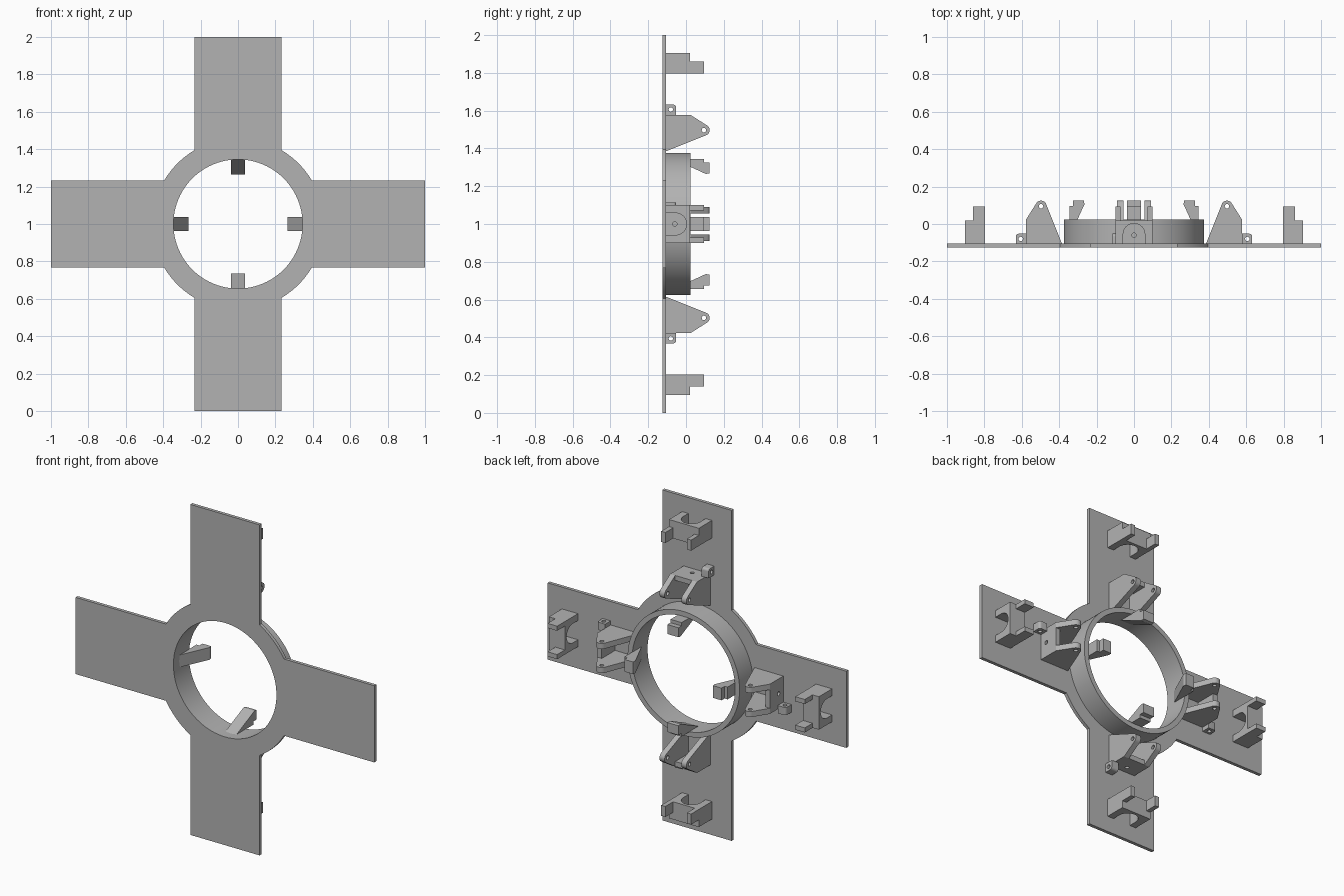
import bpy, bmesh, math
from mathutils import Matrix

cube = bpy.data.objects.get("Cube")
if cube:
    bpy.data.objects.remove(cube, do_unlink=True)

grey = bpy.data.materials.new("plain grey")
grey.use_nodes = True
colour = (0.45, 0.45, 0.45, 1)
grey.diffuse_color = colour
grey.node_tree.nodes["Principled BSDF"].inputs["Base Color"].default_value = colour

BASE, FACE = -0.125, -0.105   # front and back of the plate

# Profile planes; x is across an arm, y is depth, z is outward along the arm
SIDE = lambda u, v, w: (w, v, u)
END = lambda u, v, w: (u, v, w)
FLAT = lambda u, v, w: (u, w, v)


def arc(cu, cv, radius, start, end, steps):
    angles = [math.radians(start + (end - start) * i / steps) for i in range(steps + 1)]
    return [(cu + radius * math.cos(a), cv + radius * math.sin(a)) for a in angles]


def circle(cu, cv, radius, steps=16):
    return arc(cu, cv, radius, 0, 360, steps)[:-1]


def rect(u0, u1, v0, v1):
    return [(u0, v0), (u1, v0), (u1, v1), (u0, v1)]


def prism(name, plane, w0, w1, *loops):
    """Fill an outline (with optional holes) and extrude it from w0 to w1."""
    bm = bmesh.new()
    for loop in loops:
        verts = [bm.verts.new(plane(u, v, w0)) for u, v in loop]
        for i, v in enumerate(verts):
            bm.edges.new((verts[i - 1], v))
    bmesh.ops.triangle_fill(bm, use_beauty=True, edges=bm.edges[:])
    out = bmesh.ops.extrude_face_region(bm, geom=bm.faces[:], use_keep_orig=True)
    moved = [g for g in out["geom"] if isinstance(g, bmesh.types.BMVert)]
    bmesh.ops.translate(bm, verts=moved, vec=plane(0, 0, w1 - w0))
    bmesh.ops.recalc_face_normals(bm, faces=bm.faces[:])
    mesh = bpy.data.meshes.new(name)
    bm.to_mesh(mesh)
    bm.free()
    mesh.materials.append(grey)
    mesh.shade_smooth()
    mesh.set_sharp_from_angle(angle=math.radians(30))
    return mesh


def place(name, mesh, turn=0):
    obj = bpy.data.objects.new(name, mesh)
    bpy.context.collection.objects.link(obj)
    obj.matrix_world = Matrix.Translation((0, 0, 1)) @ Matrix.Rotation(math.radians(turn), 4, "Y")


# Cross-shaped plate with a round hub and a central hole
half, hub, hole = 0.232, 0.458, 0.345
corner = math.degrees(math.asin(half / hub))
outline = []
for k in range(4):
    a = math.radians(90 * k)
    for u, v in [(1, -half), (1, half)]:
        outline.append((u * math.cos(a) - v * math.sin(a), u * math.sin(a) + v * math.cos(a)))
    outline += arc(0, 0, hub, 90 * k + corner, 90 * k + 90 - corner, 12)
place("cross_plate", prism("cross_plate", FLAT, BASE, FACE, outline, circle(0, 0, hole, 96)))

# Raised collar around the hole
place("collar", prism("collar", FLAT, FACE, 0.023,
                      circle(0, 0, 0.375, 96), circle(0, 0, hole, 96)))

parts = {}

# Wedge finger on the inside of the collar
finger = [(0.352, -0.07), (0.352, 0.023), (0.345, 0.023), (0.345, 0.095), (0.325, 0.095),
          (0.325, 0.125), (0.268, 0.125), (0.265, 0.105), (0.345, -0.07)]
parts["finger"] = prism("finger", SIDE, -0.037, 0.037, finger)

# Hinge bracket: two pierced lugs joined by a pierced wall
lug = [(0.385, FACE), (0.578, FACE), (0.578, 0.023)]
lug += arc(0.497, 0.095, 0.03, 35, 150, 10)
pin = circle(0.497, 0.095, 0.012)
for name, w in (("hinge_lug_a", -0.09), ("hinge_lug_b", 0.056)):
    parts[name] = prism(name, SIDE, w, w + 0.034, lug, pin)
parts["hinge_wall"] = prism("hinge_wall", END, 0.548, 0.578,
                            rect(-0.06, 0.06, FACE, 0.023), circle(0, -0.06, 0.012))

# Small pierced eyelet beside the hinge
eyelet = [(0.578, FACE), (0.632, FACE)] + arc(0.617, -0.067, 0.015, 0, 90, 6) + [(0.578, -0.052)]
parts["eyelet"] = prism("eyelet", SIDE, -0.115, -0.068, eyelet, circle(0.606, -0.08, 0.012))

# Bridge block with an arched tunnel and two upright tabs
bridge = [(0.1, FACE), (0.1, 0.02), (-0.1, 0.02), (-0.1, FACE), (-0.058, FACE)]
bridge += arc(0, -0.055, 0.058, 180, 0, 16) + [(0.058, FACE)]
parts["bridge_block"] = prism("bridge_block", END, 0.797, 0.904, bridge)
for name, w in (("bridge_tab_a", -0.1), ("bridge_tab_b", 0.072)):
    parts[name] = prism(name, SIDE, w, w + 0.028, rect(0.797, 0.861, 0.02, 0.094))

# Repeat the fittings on all four arms
for k, arm in enumerate(("top", "left", "bottom", "right")):
    for name, mesh in parts.items():
        place(f"{arm}_{name}", mesh, 90 * k)
